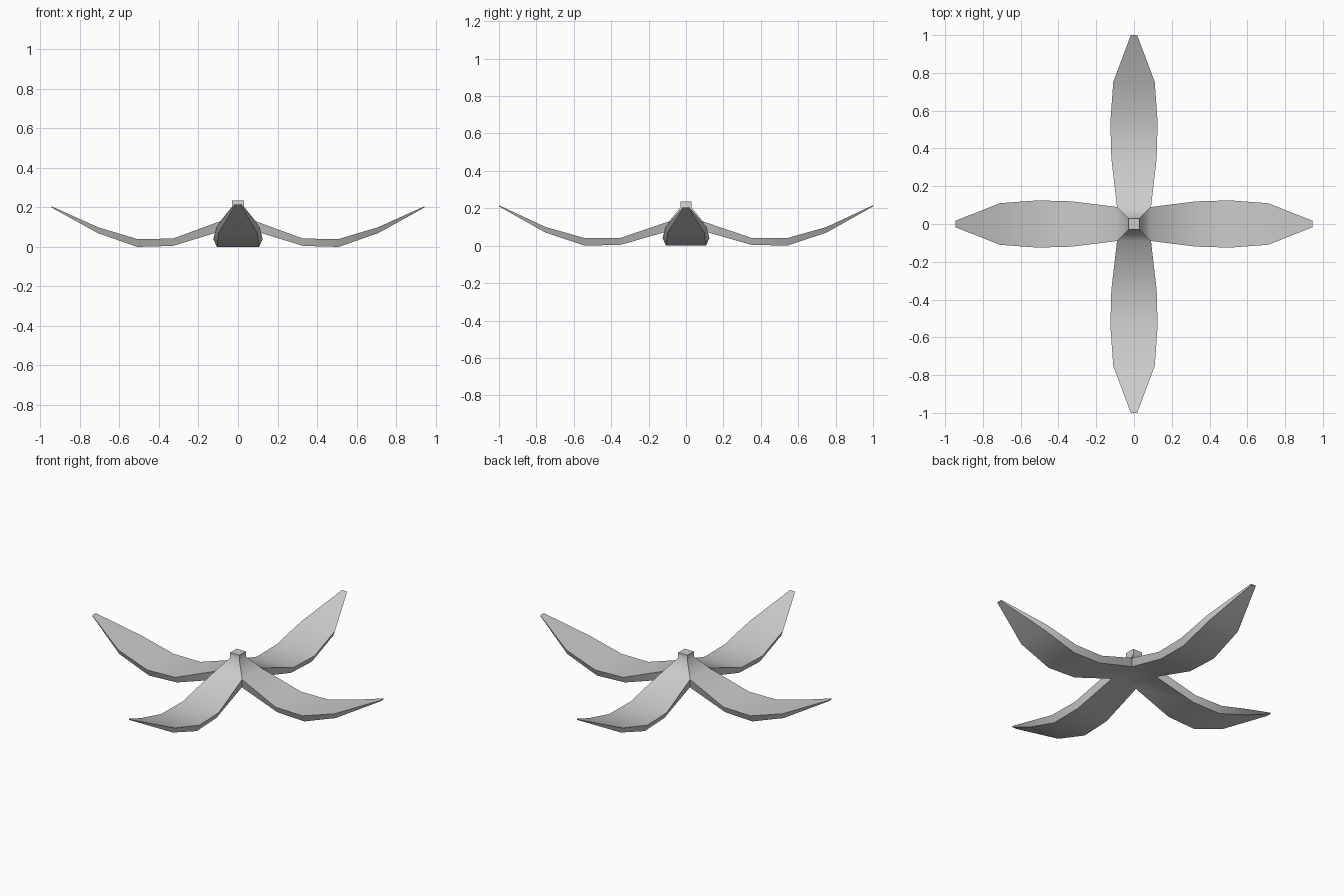
import bpy
import bmesh
from mathutils import Matrix, Vector
from math import pi, radians

old = bpy.data.objects.get("Cube")
if old:
    bpy.data.objects.remove(old)

grey = bpy.data.materials.new("pale_grey")
grey.use_nodes = True
COLOUR = (0.6, 0.6, 0.6, 1)
grey.diffuse_color = COLOUR
grey.node_tree.nodes["Principled BSDF"].inputs["Base Color"].default_value = COLOUR

# Blade stations: distance, top half width, top z, bottom half width, bottom z
BLADE = [
    (0.09, 0.09, 0.13, 0.085, 0.08),
    (0.33, 0.12, 0.042, 0.103, 0.005),
    (0.51, 0.125, 0.04, 0.107, 0.0),
    (0.71, 0.11, 0.1, 0.098, 0.07),
    (0.945, 0.017, 0.206, 0.015, 0.2),
]
CAP = 0.03       # half width of the central cap
CAP_BASE, CAP_TOP = 0.205, 0.235
HUB_UNDER = 0.115


def add_blade(bm, turn, stretch, lift):
    """One curved blade with its quarter of the hub, pointing along +x, then turned."""
    rot = Matrix.Rotation(turn, 3, 'Z')

    def pair(r, w, z):
        return [bm.verts.new(rot @ Vector((r, side * w, z))) for side in (-1, 1)]

    tops, bottoms = [], []
    for i, (r, tw, tz, bw, bz) in enumerate(BLADE):
        if i:
            r *= stretch
        if i == len(BLADE) - 1:
            tz, bz = tz + lift, bz + lift
        tops.append(pair(r, tw, tz))
        bottoms.append(pair(bw if i == 0 else r, bw, bz))

    # Blade skin
    for i in range(len(BLADE) - 1):
        t0, t1, b0, b1 = tops[i], tops[i + 1], bottoms[i], bottoms[i + 1]
        bm.faces.new((t0[0], t1[0], t1[1], t0[1]))
        bm.faces.new((b0[1], b1[1], b1[0], b0[0]))
        bm.faces.new((b0[0], b1[0], t1[0], t0[0]))
        bm.faces.new((t0[1], t1[1], b1[1], b0[1]))
    bm.faces.new((tops[-1][0], bottoms[-1][0], bottoms[-1][1], tops[-1][1]))

    # Hub slope, cap side, cap top and underside
    base = pair(CAP, CAP, CAP_BASE)
    rim = pair(CAP, CAP, CAP_TOP)
    bm.faces.new((base[0], tops[0][0], tops[0][1], base[1]))
    bm.faces.new((rim[0], base[0], base[1], rim[1]))
    under = bm.verts.new((0, 0, HUB_UNDER))
    bm.faces.new((under, bottoms[0][1], bottoms[0][0]))
    return rim


bm = bmesh.new()
rims = []
for k in range(4):
    along_y = k % 2
    rims.append(add_blade(bm, k * pi / 2, 1.058 if along_y else 1.0, 0.01 * along_y))
bm.faces.new([rim[0] for rim in rims])
bmesh.ops.remove_doubles(bm, verts=bm.verts[:], dist=0.001)
bmesh.ops.recalc_face_normals(bm, faces=bm.faces[:])

mesh = bpy.data.meshes.new("four_blade_rotor")
bm.to_mesh(mesh)
bm.free()
mesh.materials.append(grey)
rotor = bpy.data.objects.new("four_blade_rotor", mesh)
bpy.context.collection.objects.link(rotor)

bpy.ops.object.select_all(action='DESELECT')
rotor.select_set(True)
bpy.context.view_layer.objects.active = rotor
bpy.ops.object.shade_smooth_by_angle(angle=radians(40))
